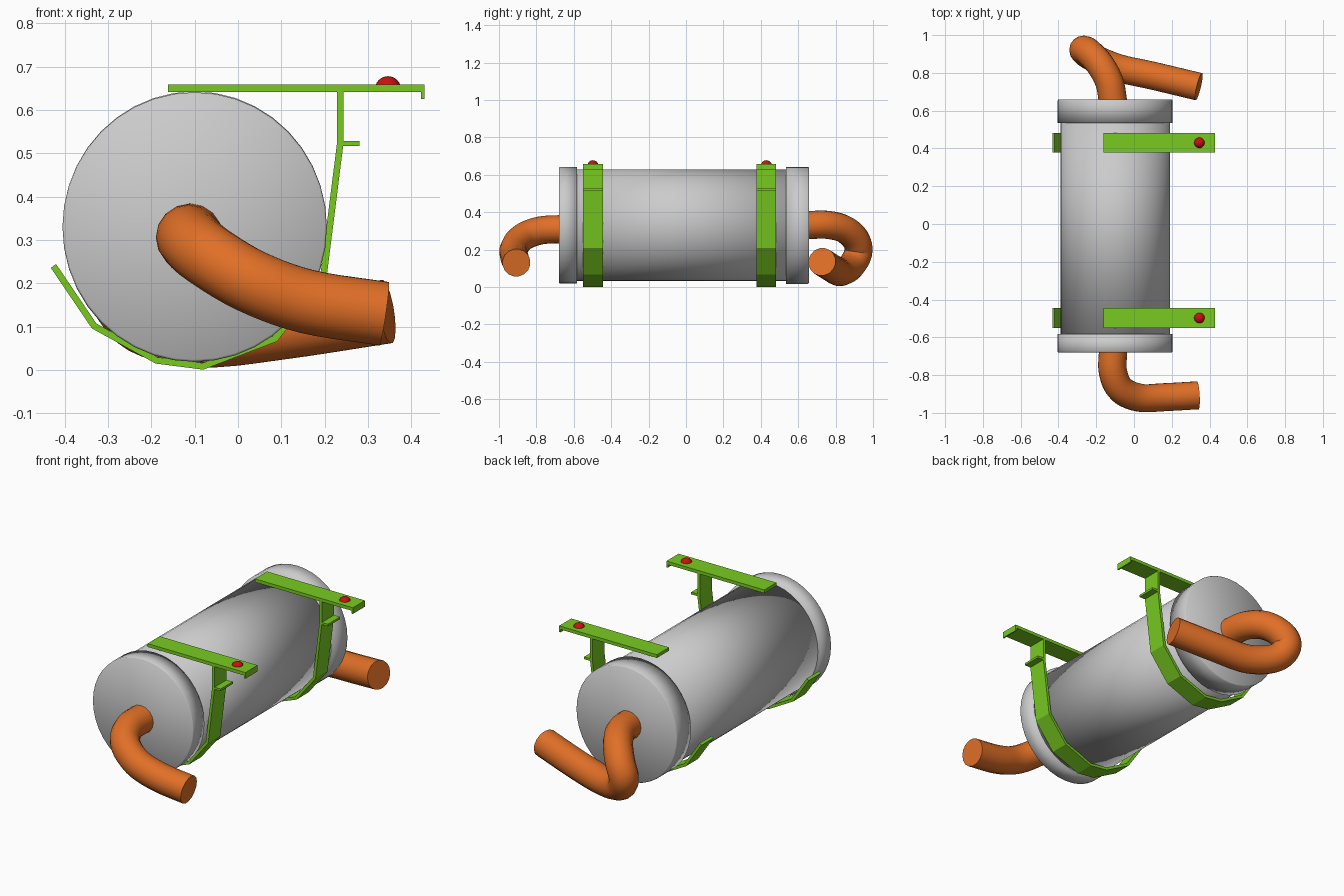
import bpy, bmesh, math
from mathutils import Vector

if "Cube" in bpy.data.objects:
    bpy.data.objects.remove(bpy.data.objects["Cube"])

CX, CZ = -0.10, 0.33          # tank axis
BAND_Y = (-0.4975, 0.43)      # bracket positions
BAND_W = 0.105


def material(name, color):
    m = bpy.data.materials.new(name)
    m.diffuse_color = color
    m.use_nodes = True
    m.node_tree.nodes["Principled BSDF"].inputs["Base Color"].default_value = m.diffuse_color
    return m


ORANGE = material("orange", (0.75, 0.16, 0.02, 1))
GREEN = material("green", (0.19, 0.6, 0.015, 1))
RED = material("red", (0.6, 0.005, 0.005, 1))


def finish(bm, name, mat=None, smooth=False):
    bmesh.ops.recalc_face_normals(bm, faces=bm.faces)
    for f in bm.faces:
        f.smooth = smooth
    me = bpy.data.meshes.new(name)
    bm.to_mesh(me)
    bm.free()
    ob = bpy.data.objects.new(name, me)
    bpy.context.collection.objects.link(ob)
    if mat:
        me.materials.append(mat)
    return ob


def drum(name, profile, sides=40):
    """Lathe (y, rx, rz) rings around the tank axis, closed at both ends."""
    bm = bmesh.new()
    rings = []
    for y, rx, rz in profile:
        rings.append([bm.verts.new((CX + rx * math.cos(2 * math.pi * i / sides), y,
                                    CZ + rz * math.sin(2 * math.pi * i / sides)))
                      for i in range(sides)])
    for a, b in zip(rings, rings[1:]):
        for i in range(sides):
            j = (i + 1) % sides
            bm.faces.new((a[i], a[j], b[j], b[i]))
    for end in (rings[0], rings[-1]):
        c = sum((v.co for v in end), Vector()) / sides
        cv = bm.verts.new(c)
        for i in range(sides):
            bm.faces.new((end[i], end[(i + 1) % sides], cv))
    return finish(bm, name, smooth=True)


def extrude_profile(bm, pts, y):
    """Extrude a closed xz outline across the bracket width."""
    front = [bm.verts.new((x, y - BAND_W / 2, z)) for x, z in pts]
    back = [bm.verts.new((x, y + BAND_W / 2, z)) for x, z in pts]
    n = len(pts)
    for i in range(n):
        j = (i + 1) % n
        bm.faces.new((front[i], front[j], back[j], back[i]))
    bm.faces.new(front)
    bm.faces.new(back)


def offset_line(pts, d):
    """Parallel copy of an open 2D polyline, mitred at the corners."""
    pts = [Vector(p) for p in pts]
    dirs = [(b - a).normalized() for a, b in zip(pts, pts[1:])]
    norms = [Vector((-t.y, t.x)) for t in dirs]
    out = []
    for i, p in enumerate(pts):
        n1, n2 = norms[max(i - 1, 0)], norms[min(i, len(norms) - 1)]
        out.append(p + (n1 + n2) * d / (1 + n1.dot(n2)))
    return out


def pipe(name, pts, radius=0.075):
    cu = bpy.data.curves.new(name, 'CURVE')
    cu.dimensions = '3D'
    cu.bevel_depth = radius
    cu.bevel_resolution = 6
    cu.use_fill_caps = True
    # Catmull-Rom sampling of the path
    p = [Vector(q) for q in pts]
    p = [2 * p[0] - p[1]] + p + [2 * p[-1] - p[-2]]
    path = []
    for a, b, c, d in zip(p, p[1:], p[2:], p[3:]):
        for k in range(5):
            t = k / 5
            path.append(0.5 * (2 * b + (c - a) * t + (2 * a - 5 * b + 4 * c - d) * t * t
                               + (3 * b - a - 3 * c + d) * t ** 3))
    path.append(p[-2])
    sp = cu.splines.new('POLY')
    sp.points.add(len(path) - 1)
    for pt, co in zip(sp.points, path):
        pt.co = (*co, 1)
    ob = bpy.data.objects.new(name, cu)
    bpy.context.collection.objects.link(ob)
    cu.materials.append(ORANGE)
    bpy.ops.object.select_all(action='DESELECT')
    ob.select_set(True)
    bpy.context.view_layer.objects.active = ob
    bpy.ops.object.convert(target='MESH')
    bpy.ops.object.shade_smooth_by_angle(angle=math.radians(50))


# Tank body and its two end caps
drum("tank_body", [(-0.62, 0.29, 0.298), (0.60, 0.29, 0.298)])
drum("front_cap", [(-0.68, 0.301, 0.306), (-0.675, 0.305, 0.311), (-0.583, 0.305, 0.311)])
drum("rear_cap", [(0.535, 0.305, 0.313), (0.653, 0.305, 0.313), (0.658, 0.301, 0.308)])

# Front pipe: short bend to the right
pipe("front_pipe", [(-0.11, -0.66, 0.31), (-0.112, -0.78, 0.302), (-0.07, -0.875, 0.265),
                    (0.03, -0.92, 0.205), (0.16, -0.917, 0.158), (0.337, -0.907, 0.13)])

# Rear pipe: loops out, down and back to the right
pipe("rear_pipe", [(-0.11, 0.64, 0.33), (-0.13, 0.75, 0.333), (-0.18, 0.845, 0.31),
                   (-0.24, 0.91, 0.25), (-0.268, 0.92, 0.18), (-0.215, 0.88, 0.11),
                   (-0.08, 0.825, 0.08), (0.10, 0.785, 0.098), (0.343, 0.727, 0.135)])

STRAP = [(0.243, 0.645), (0.243, 0.52), (0.204, 0.21), (0.09, 0.066), (-0.08, 0.001),
         (-0.19, 0.015), (-0.337, 0.096), (-0.432, 0.236)]
TOP = [(-0.162, 0.641), (0.422, 0.641), (0.422, 0.625), (0.43, 0.625), (0.43, 0.659),
       (-0.162, 0.659)]
TAB = [(0.236, 0.517), (0.28, 0.517), (0.28, 0.529), (0.236, 0.529)]

for side, y in zip(("front", "rear"), BAND_Y):
    # Mounting bracket: cradle strap, top plate with lip, small tab
    bm = bmesh.new()
    inner = offset_line(STRAP, -0.015)
    extrude_profile(bm, STRAP + [tuple(v) for v in reversed(inner)], y)
    extrude_profile(bm, TOP, y)
    extrude_profile(bm, TAB, y)
    finish(bm, side + "_bracket", GREEN)

    # Domed bolt head
    bm = bmesh.new()
    bmesh.ops.create_uvsphere(bm, u_segments=20, v_segments=12, radius=0.03)
    bmesh.ops.bisect_plane(bm, geom=bm.verts[:] + bm.edges[:] + bm.faces[:],
                           plane_co=(0, 0, 0), plane_no=(0, 0, -1), clear_outer=True)
    bmesh.ops.translate(bm, verts=bm.verts, vec=(0.346, y, 0.648))
    finish(bm, side + "_bolt", RED, smooth=True)
